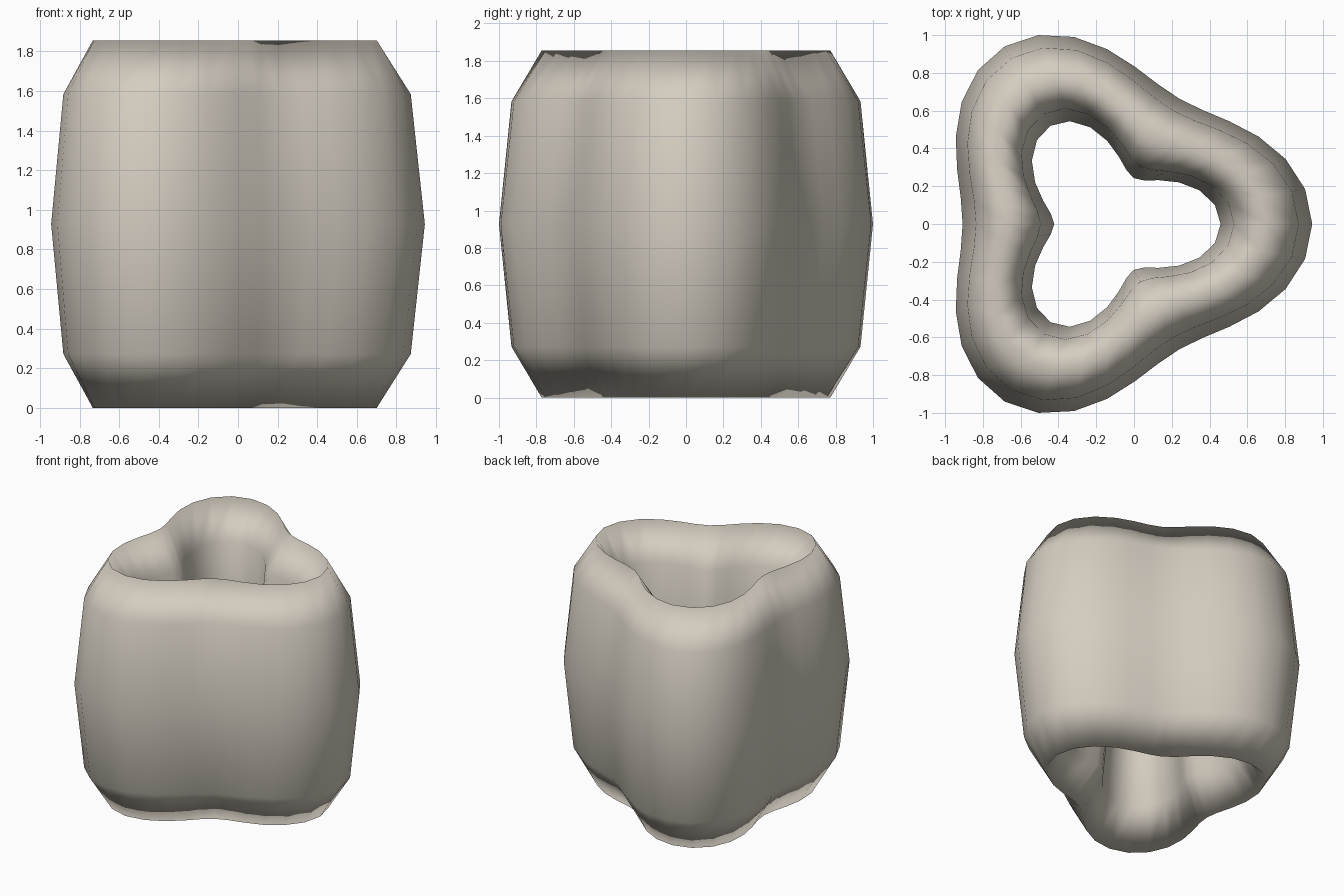
import bpy, bmesh
from math import cos, sin, tau

if "Cube" in bpy.data.objects:
    bpy.data.objects.remove(bpy.data.objects["Cube"])

SEGMENTS = 36      # steps around the ring
SIDES = 8          # sides of the tube section
RADIUS = 0.683     # mean radius of the ring centre line
LOBE = 0.16        # how far the three lobes swell
THICK = 0.2425     # half thickness of the wall
HALF_H = 0.9275    # half height of the wall
SHIFT_X = -0.142   # puts the bounding box on the origin

clay = bpy.data.materials.new("warm grey")
clay.diffuse_color = (0.66, 0.61, 0.53, 1)
clay.use_nodes = True
clay.node_tree.nodes["Principled BSDF"].inputs["Base Color"].default_value = clay.diffuse_color

# Three-lobed ring: a tall octagonal section swept around a wavy circle
bm = bmesh.new()
rings = []
for i in range(SEGMENTS):
    a = tau * i / SEGMENTS
    ring = []
    for j in range(SIDES):
        b = tau * j / SIDES
        r = RADIUS + LOBE * cos(3 * a) + THICK * cos(b)
        ring.append(bm.verts.new((SHIFT_X + r * cos(a), r * sin(a),
                                  HALF_H * (1 + sin(b)))))
    rings.append(ring)

for i in range(SEGMENTS):
    p, q = rings[i], rings[(i + 1) % SEGMENTS]
    for j in range(SIDES):
        k = (j + 1) % SIDES
        bm.faces.new((p[j], q[j], q[k], p[k])).smooth = True

bmesh.ops.recalc_face_normals(bm, faces=bm.faces)
mesh = bpy.data.meshes.new("lobed_ring")
bm.to_mesh(mesh)
bm.free()
mesh.materials.append(clay)
ring_obj = bpy.data.objects.new("lobed_ring", mesh)
bpy.context.collection.objects.link(ring_obj)
